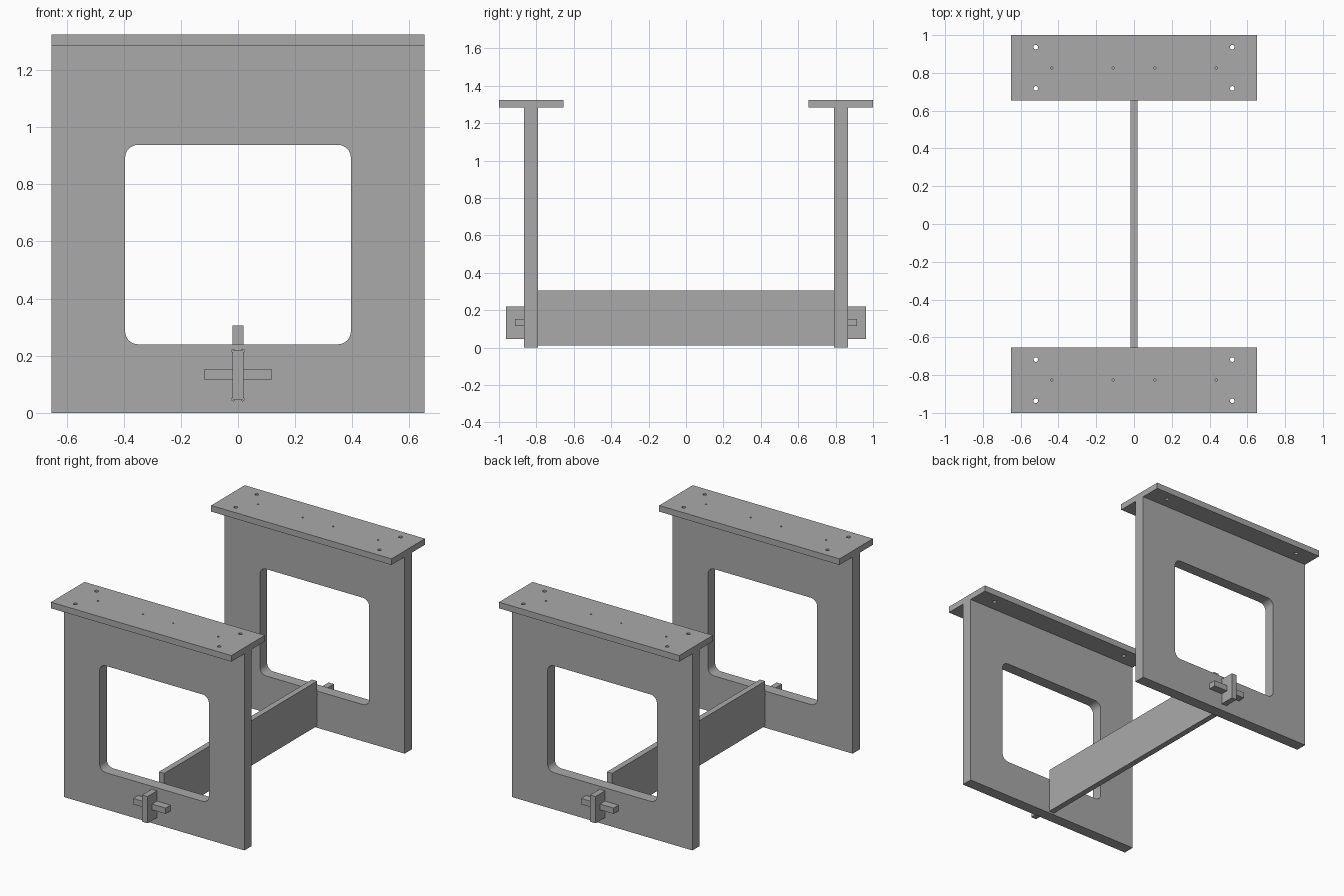
import bpy, bmesh
from math import pi, cos, sin, radians
from mathutils import Matrix, Vector

if "Cube" in bpy.data.objects:
    bpy.data.objects.remove(bpy.data.objects["Cube"], do_unlink=True)

grey = bpy.data.materials.new("plain grey")
grey.use_nodes = True
COLOUR = (0.40, 0.40, 0.40, 1)
grey.diffuse_color = COLOUR
grey.node_tree.nodes["Principled BSDF"].inputs["Base Color"].default_value = COLOUR

FACING_FRONT = Matrix.Rotation(pi / 2, 4, "X")
FACING_SIDE = Matrix(((0, 0, 1, 0), (1, 0, 0, 0), (0, 1, 0, 0), (0, 0, 0, 1)))
FLAT = Matrix.Identity(4)


def rectangle(x0, x1, y0, y1, r=0, inset=0, half_angle=0, steps=1):
    """Rectangle outline; corners may carry an arc around an inset centre."""
    points = []
    corners = ((x1 - inset, y1 - inset), (x0 + inset, y1 - inset),
               (x0 + inset, y0 + inset), (x1 - inset, y0 + inset))
    for i, (cx, cy) in enumerate(corners):
        middle = pi / 4 + i * pi / 2
        for k in range(steps):
            a = middle + half_angle * (2 * k / max(steps - 1, 1) - 1)
            points.append((cx + r * cos(a), cy + r * sin(a)))
    return points


def circle(x, y, r, n=20):
    return [(x + r * cos(2 * pi * k / n), y + r * sin(2 * pi * k / n)) for k in range(n)]


def board(name, outlines, thickness, facing, centre):
    """Flat board from an outline, with any further outlines as holes."""
    curve = bpy.data.curves.new(name + "_outline", "CURVE")
    curve.dimensions = "2D"
    curve.fill_mode = "BOTH"
    curve.extrude = thickness / 2
    for outline in outlines:
        spline = curve.splines.new("POLY")
        spline.points.add(len(outline) - 1)
        for point, (x, y) in zip(spline.points, outline):
            point.co = (x, y, 0, 1)
        spline.use_cyclic_u = True
    helper = bpy.data.objects.new(name + "_helper", curve)
    mesh = bpy.data.meshes.new_from_object(helper)
    bpy.data.objects.remove(helper)
    bpy.data.curves.remove(curve)
    mesh.transform(Matrix.Translation(Vector(centre)) @ facing)

    bm = bmesh.new()
    bm.from_mesh(mesh)
    bmesh.ops.remove_doubles(bm, verts=bm.verts, dist=0.00005)
    bmesh.ops.recalc_face_normals(bm, faces=bm.faces)
    bm.to_mesh(mesh)
    bm.free()
    mesh.name = name
    mesh.materials.clear()
    mesh.materials.append(grey)
    obj = bpy.data.objects.new(name, mesh)
    bpy.context.collection.objects.link(obj)
    bpy.ops.object.select_all(action="DESELECT")
    obj.select_set(True)
    bpy.context.view_layer.objects.active = obj
    bpy.ops.object.shade_smooth_by_angle(angle=radians(30))
    return obj


# Shared sizes
WIDTH, PANEL_TOP, TOP = 0.652, 1.285, 1.325
PANEL_IN, PANEL_OUT = 0.79, 0.865
TENON_LOW, TENON_HIGH, TENON_END = 0.045, 0.22, 0.962
BEAM_HALF, KEY_END = 0.019, 0.915
KEY_LOW, KEY_HIGH = 0.115, 0.153

for side, label in ((-1, "front"), (1, "back")):
    # Upright leg panel with rounded window and relieved mortise
    window = rectangle(-0.395, 0.395, 0.24, 0.938, 0.045, 0.045, pi / 4, 9)
    mortise = rectangle(-BEAM_HALF, BEAM_HALF, TENON_LOW, TENON_HIGH,
                        0.006, 0.003, 3 * pi / 4, 10)
    board(label + "_leg_panel",
          [rectangle(-WIDTH, WIDTH, 0, PANEL_TOP), window, mortise],
          PANEL_OUT - PANEL_IN, FACING_FRONT,
          (0, side * (PANEL_IN + PANEL_OUT) / 2, 0))

    # Mounting plate with bolt holes and pilot holes
    near, far = sorted((side * 0.654, side))
    holes = [circle(x, side * y, 0.012) for x in (-0.52, 0.52) for y in (0.718, 0.936)]
    holes += [circle(x, side * 0.826, 0.006, 12) for x in (-0.435, -0.11, 0.11, 0.435)]
    board(label + "_mounting_plate", [rectangle(-WIDTH, WIDTH, near, far)] + holes,
          TOP - PANEL_TOP, FLAT, (0, 0, (TOP + PANEL_TOP) / 2))

    # Locking key through the tenon
    board(label + "_locking_key", [rectangle(-0.118, 0.118, KEY_LOW, KEY_HIGH)],
          KEY_END - PANEL_OUT, FACING_FRONT, (0, side * (PANEL_OUT + KEY_END) / 2, 0))

# Stretcher beam with a slotted tenon at each end
half = [(PANEL_IN, 0.012), (PANEL_IN, TENON_LOW), (TENON_END, TENON_LOW),
        (TENON_END, TENON_HIGH), (PANEL_IN, TENON_HIGH), (PANEL_IN, 0.305)]
profile = half + [(-y, z) for y, z in reversed(half)]
slots = [rectangle(*sorted((s * PANEL_OUT, s * KEY_END)), KEY_LOW, KEY_HIGH) for s in (-1, 1)]
board("stretcher_beam", [profile] + slots, 2 * BEAM_HALF, FACING_SIDE, (0, 0, 0))
